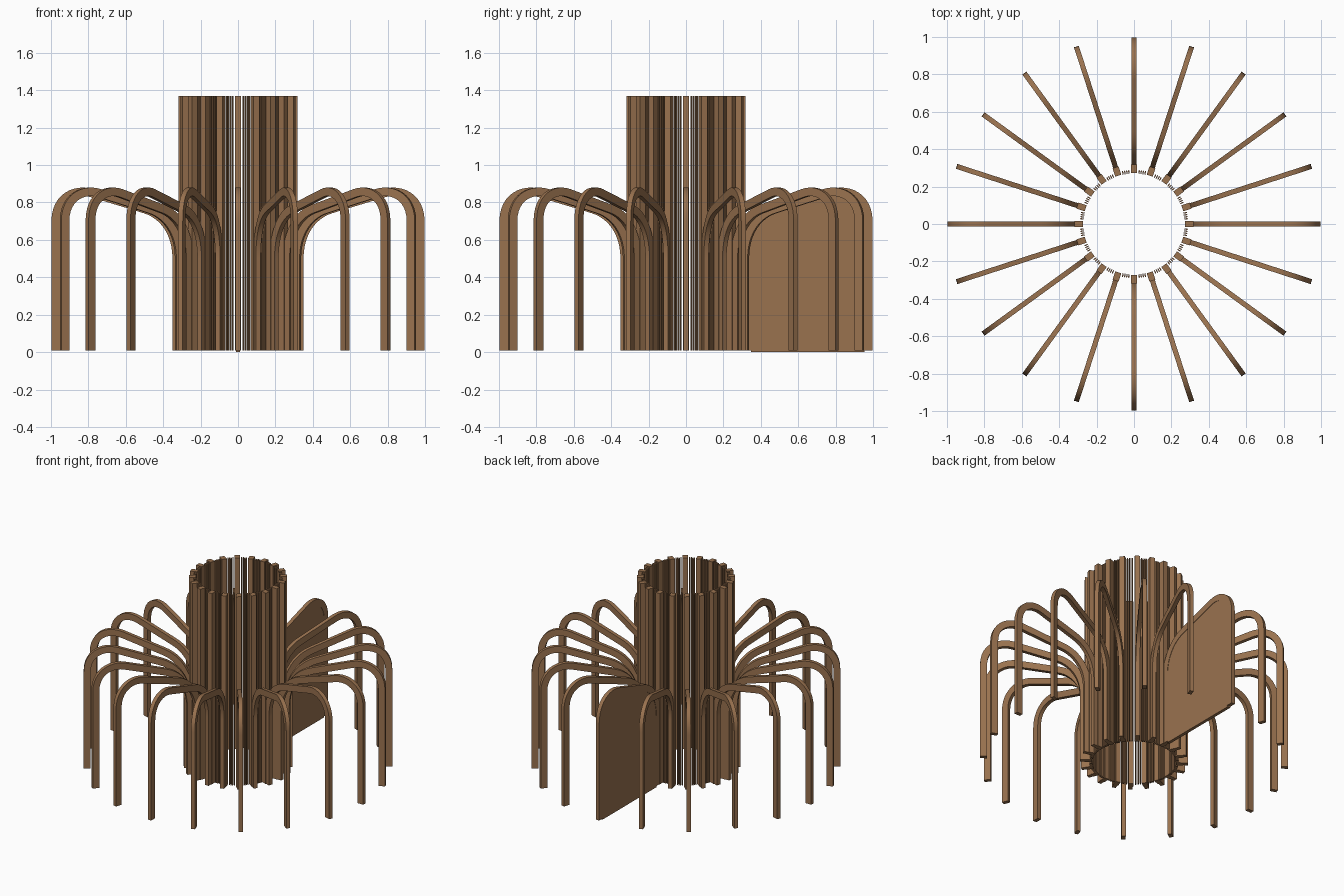
import bpy, bmesh, math
from mathutils import Vector

if "Cube" in bpy.data.objects:
    bpy.data.objects.remove(bpy.data.objects["Cube"])

ARMS = 20          # bent arms around the ring
SLATS = 4          # thin slats between neighbouring posts

wood = bpy.data.materials.new("brown wood")
wood.diffuse_color = (0.32, 0.168, 0.078, 1)
wood.use_nodes = True
wood.node_tree.nodes["Principled BSDF"].inputs["Base Color"].default_value = wood.diffuse_color


def bezier(a, b, c, d, n=12):
    a, b, c, d = map(Vector, (a, b, c, d))
    pts = []
    for i in range(n + 1):
        t = i / n
        s = 1 - t
        pts.append(a * s**3 + b * 3 * s * s * t + c * 3 * s * t * t + d * t**3)
    return pts


def offset(path, dist):
    out = []
    for i, p in enumerate(path):
        d = (path[min(i + 1, len(path) - 1)] - path[max(i - 1, 0)]).normalized()
        out.append(p + Vector((d.y, -d.x)) * dist)
    return out


def mesh_from_bm(name, bm):
    bmesh.ops.recalc_face_normals(bm, faces=bm.faces)
    me = bpy.data.meshes.new(name)
    bm.to_mesh(me)
    bm.free()
    me.materials.append(wood)
    return me


def strip_mesh(name, upper, lower, width):
    """Solid strip between two (radius, height) curves, thick across y."""
    bm = bmesh.new()
    rings = []
    for u, l in zip(upper, lower):
        rings.append([bm.verts.new((p.x, y, p.y)) for p, y in
                      ((u, -width / 2), (u, width / 2), (l, width / 2), (l, -width / 2))])
    for r, s in zip(rings, rings[1:]):
        for k in range(4):
            bm.faces.new((r[k], r[(k + 1) % 4], s[(k + 1) % 4], s[k]))
    bm.faces.new(rings[0])
    bm.faces.new(rings[-1])
    return mesh_from_bm(name, bm)


def box_mesh(name, r0, r1, width, z0, z1):
    return strip_mesh(name, [Vector((r0, z0)), Vector((r0, z1))],
                      [Vector((r1, z0)), Vector((r1, z1))], width)


def place(name, me, angle):
    ob = bpy.data.objects.new(name, me)
    ob.rotation_euler.z = angle
    bpy.context.collection.objects.link(ob)
    return ob


# centre line of one arm: outer leg, bend, sloping run, bend, inner leg
outer_bend = bezier((.975, .70), (.975, .83), (.87, .877), (.78, .85))
inner_bend = bezier((.50, .765), (.40, .735), (.328, .64), (.328, .50))
path = [Vector((.975, .01))] + outer_bend + inner_bend + [Vector((.328, .01))]

arm = strip_mesh("arm", offset(path, .0225), offset(path, -.0225), .027)
post = box_mesh("post", .272, .318, .034, .01, 1.37)
slat = box_mesh("slat", .270, .289, .006, .01, 1.37)

step = math.tau / ARMS
half_post = .5 * .034 / .28
for i in range(ARMS):
    a = i * step
    place(f"arm_{i + 1}", arm, a)
    place(f"post_{i + 1}", post, a)
    gap = step - 2 * half_post
    for k in range(SLATS):
        place(f"slat_{i + 1}_{k + 1}", slat, a + half_post + gap * (k + 1) / (SLATS + 1))

# solid panel filling the space beneath the rear arm
under = [p for p in offset(path, -.02)[1:-1]]
under = [Vector((under[0].x, 0))] + under + [Vector((under[-1].x, 0))]
floor = [Vector((p.x, 0)) for p in under]
panel = strip_mesh("panel", under[1:-1], floor[1:-1], .022)
place("rear_panel", panel, math.pi / 2)

# smooth bends, crisp edges
for me_name in ("arm_1", "post_1", "slat_1_1", "rear_panel"):
    ob = bpy.data.objects[me_name]
    bpy.ops.object.select_all(action='DESELECT')
    ob.select_set(True)
    bpy.context.view_layer.objects.active = ob
    bpy.ops.object.shade_smooth_by_angle(angle=math.radians(35))
